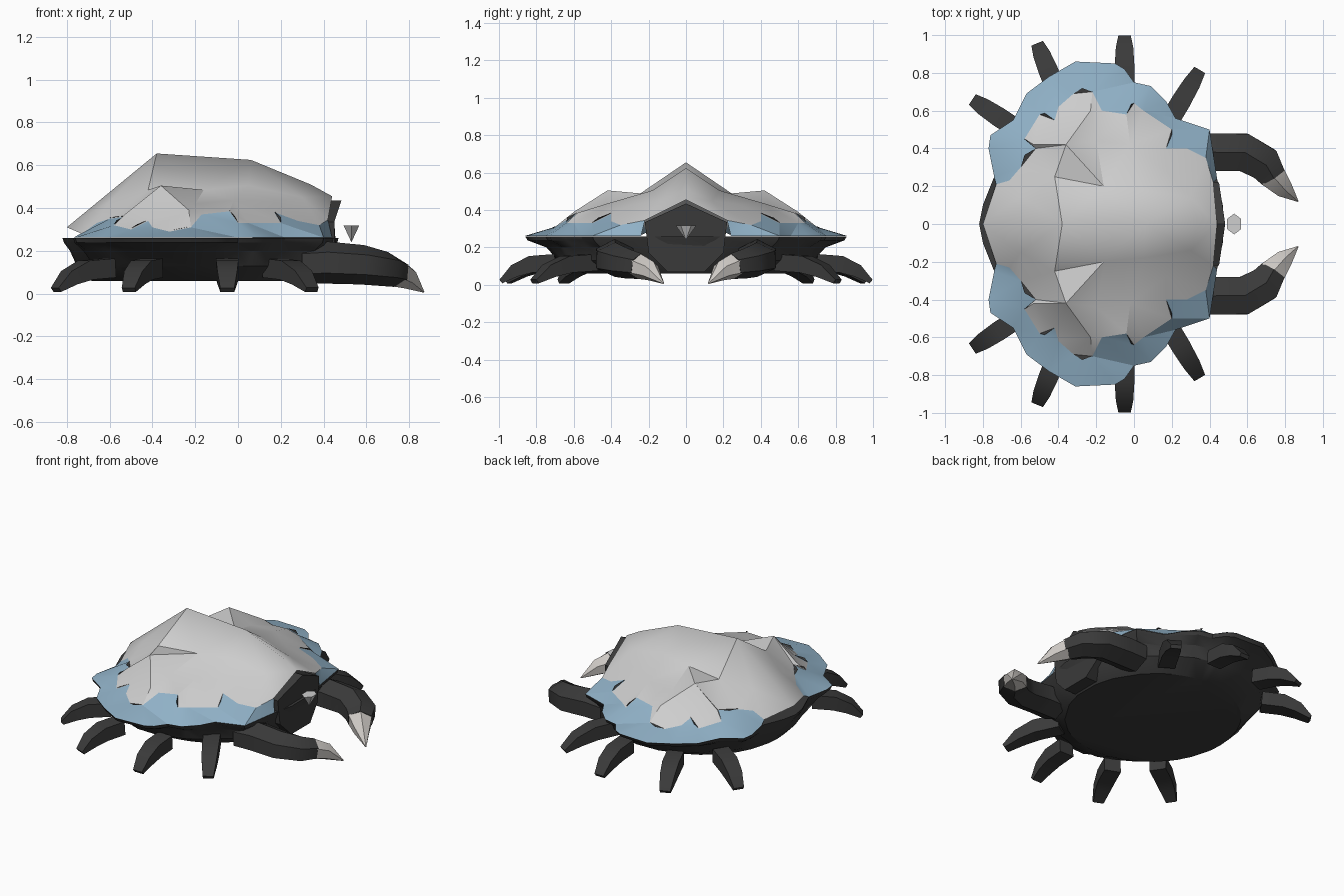
import bpy
import bmesh
import math
from mathutils import Vector
from mathutils.geometry import delaunay_2d_cdt

default_cube = bpy.data.objects.get("Cube")
if default_cube:
    bpy.data.objects.remove(default_cube, do_unlink=True)


def make_material(name, colour):
    mat = bpy.data.materials.new(name)
    mat.use_nodes = True
    rgba = (*colour, 1)
    mat.diffuse_color = rgba
    mat.node_tree.nodes["Principled BSDF"].inputs["Base Color"].default_value = rgba
    return mat


charcoal = make_material("charcoal", (.042, .042, .042))
pale_grey = make_material("pale grey", (.62, .62, .62))
slate_blue = make_material("slate blue", (.28, .44, .57))
bone = make_material("bone", (.62, .59, .56))


def make_object(name, verts, faces, materials, smooth_angle=0, mirror=False):
    """Build a mesh object, optionally mirrored to the other flank."""
    mesh = bpy.data.meshes.new(name)
    mesh.from_pydata([tuple(v) for v in verts], [], faces)
    for mat in materials:
        mesh.materials.append(mat)
    bm = bmesh.new()
    bm.from_mesh(mesh)
    bmesh.ops.recalc_face_normals(bm, faces=bm.faces)
    bm.to_mesh(mesh)
    bm.free()
    if smooth_angle:
        mesh.shade_smooth()
        mesh.set_sharp_from_angle(angle=math.radians(smooth_angle))
    obj = bpy.data.objects.new(name, mesh)
    bpy.context.collection.objects.link(obj)
    if mirror:
        mod = obj.modifiers.new("mirror", "MIRROR")
        mod.use_axis = (False, True, False)
        mod.use_clip = True
    return obj


def loft(name, rings, materials, **options):
    """Join equal-length rings with quads and close both ends."""
    n = len(rings[0])
    verts = [p for ring in rings for p in ring]
    faces = [(r * n + i, r * n + (i + 1) % n, (r + 1) * n + (i + 1) % n, (r + 1) * n + i)
             for r in range(len(rings) - 1) for i in range(n)]
    faces.append(tuple(range(n)))
    faces.append(tuple(range(len(verts) - n, len(verts))))
    return make_object(name, verts, faces, materials, **options)


def limb(name, path, sides, materials):
    """Sweep a tapered section along (position, half width, half height) stations."""
    points = [Vector(p) for p, _, _ in path]
    rings = []
    for k, (_, width, height) in enumerate(path):
        along = points[min(k + 1, len(points) - 1)] - points[max(k - 1, 0)]
        across = along.cross(Vector((0, 0, 1))).normalized()
        up = across.cross(along).normalized()
        stretch = 1 / math.cos(math.pi / sides)
        ring = []
        for i in range(sides):
            a = math.tau * (i + .5) / sides
            ring.append(points[k] + across * math.cos(a) * width * stretch
                        + up * math.sin(a) * height * stretch)
        rings.append(ring)
    return loft(name, rings, materials, mirror=True, smooth_angle=38)


# Shell: central ridge from back to front
ridge = [(-.8, 0, .31), (-.38, 0, .655), (.06, 0, .625), (.34, 0, .51), (.44, 0, .455)]

# Ragged edge between grey crown and blue skirt, front to back
ragged = [(.42, .22, .345), (.38, .35, .32), (.28, .4, .34), (.17, .4, .38), (.2, .5, .33),
          (.05, .6, .33), (0, .64, .33), (-.04, .58, .385), (-.17, .6, .37), (-.22, .7, .31),
          (-.32, .69, .29), (-.4, .62, .31), (-.42, .55, .34), (-.5, .58, .3),
          (-.58, .45, .32), (-.52, .4, .36), (-.6, .3, .35), (-.66, .23, .33), (-.73, .21, .28)]

# Outer edge of the skirt, front to back
skirt = [(.44, .24), (.4, .5), (.22, .56), (.17, .65), (.09, .73), (0, .75), (-.05, .82),
         (-.1, .85), (-.31, .86), (-.45, .78), (-.57, .69), (-.64, .55), (-.76, .47),
         (-.77, .4), (-.74, .25)]
rim_z = .262

# Crown shape: side peak first, then the valley and low shoulders
inner = [(-.36, .42, .505), (-.16, .2, .485), (-.42, .25, .485), (-.2, .44, .42),
         (-.53, .42, .37), (.05, .18, .505), (.3, .14, .45), (.17, .28, .43), (-.02, .42, .435),
         (-.6, .15, .43), (-.23, .6, .39)]


def build_shell():
    points = ridge + ragged + [(x, y, rim_z) for x, y in skirt] + inner
    a, b = len(ridge), len(ridge) + len(ragged)
    c = b + len(skirt)
    crown = list(range(b))
    band = list(range(b, c)) + list(range(b - 1, a - 1, -1))
    creases = [(c, c + 1), (c, c + 4), (c, c + 10)]
    flat = [Vector(p[:2]) for p in points]
    verts, _, faces, source, _, regions = delaunay_2d_cdt(flat, creases, [crown, band], 1, 1e-5)
    solid = [(v.x, v.y, points[s[0]][2] if s else rim_z) for v, s in zip(verts, source)]
    # Split the regions into crown and skirt
    for name, region, mat in (("shell_crown", 0, pale_grey), ("shell_skirt", 1, slate_blue)):
        chosen = [f for f, r in zip(faces, regions) if region in r]
        used = sorted({i for f in chosen for i in f})
        remap = {old: new for new, old in enumerate(used)}
        obj = make_object(name, [solid[i] for i in used],
                          [[remap[i] for i in f] for f in chosen], [mat], 24, True)
        if sum(p.normal.z for p in obj.data.polygons) < 0:
            obj.data.flip_normals()


build_shell()

# Dark chips showing along the broken crown edge
chips = []
for i in (3, 6, 9, 12, 14, 15):
    start, end = Vector(ragged[i]), Vector(ragged[i + 1])
    middle = (start + end) / 2
    outward = Vector((middle.x + .15, middle.y, 0)).normalized()
    chips += [p + Vector((0, 0, .004)) for p in (start, end, middle + outward * .025)]
make_object("edge_chips", chips, [(k, k + 1, k + 2) for k in range(0, len(chips), 3)],
            [charcoal], mirror=True)

# Body: a bowl that eases from the skirt outline down to a rounded flat belly
half = [(.47, .1)] + skirt + [(-.8, .1), (-.82, 0)]
outline = half + [(x, -y) for x, y in reversed(half[:-1])]
centre = -.15


def body_ring(z, scale_x, scale_y, roundness):
    ring = []
    for x, y in outline:
        angle = math.atan2(y, x - centre)
        oval = Vector((.62 * math.cos(angle), .8 * math.sin(angle)))
        spot = Vector((x - centre, y)).lerp(oval, roundness)
        ring.append((centre + spot.x * scale_x, spot.y * scale_y, z))
    return ring


loft("body", [body_ring(*level) for level in
              ((rim_z - .002, 1, 1, 0), (.238, .99, .985, 0), (.2, .97, .89, .3),
               (.13, .95, .84, .7), (.06, .86, .68, 1))], [charcoal], smooth_angle=30)

# Face: pentagonal block under the front of the shell, swept back at the sides
face_half = [(0, .435), (.22, .335), (.2, .17), (.1, .07)]
face = face_half + [(-y, z) for y, z in reversed(face_half[1:])]
loft("face_block", [[(x - .15 * abs(y), y, z) for y, z in face] for x in (.1, .483)], [charcoal])

# Walking legs: root and tip on the ground plane
legs = {"rear_leg": ((-.6, .49), (-.85, .655)), "mid_rear_leg": ((-.4, .68), (-.51, .95)),
        "mid_front_leg": ((-.05, .7), (-.05, .99)), "front_leg": ((.16, .5), (.345, .81))}
for name, (root, tip) in legs.items():
    root, tip = Vector(root), Vector(tip)
    stations = []
    for t, z, width, height in ((0, .12, .052, .045), (.45, .11, .052, .045),
                                (.75, .075, .046, .035), (1, .018, .033, .012)):
        spot = root.lerp(tip, t)
        stations.append(((spot.x, spot.y, z), width, height))
    limb(name, stations, 4, [charcoal])

# Claw arms and pale pincers
limb("claw_arm", [((.3, .38, .14), .1, .08), ((.42, .38, .145), .1, .085),
                  ((.58, .38, .135), .1, .08), ((.69, .32, .115), .092, .07),
                  ((.735, .25, .1), .07, .06)], 6, [charcoal])
limb("pincer", [((.725, .265, .103), .073, .061), ((.79, .19, .075), .048, .047),
                ((.868, .12, .008), .003, .003)], 6, [bone])

# Small pointed snout floating ahead of the face
top = [(.53 + .042 * math.cos(a), .055 * math.sin(a), .318)
       for a in (math.tau * (i + .5) / 6 for i in range(6))]
make_object("snout", top + [(.53, 0, .24)],
            [tuple(range(6))] + [(i, (i + 1) % 6, 6) for i in range(6)], [pale_grey])
